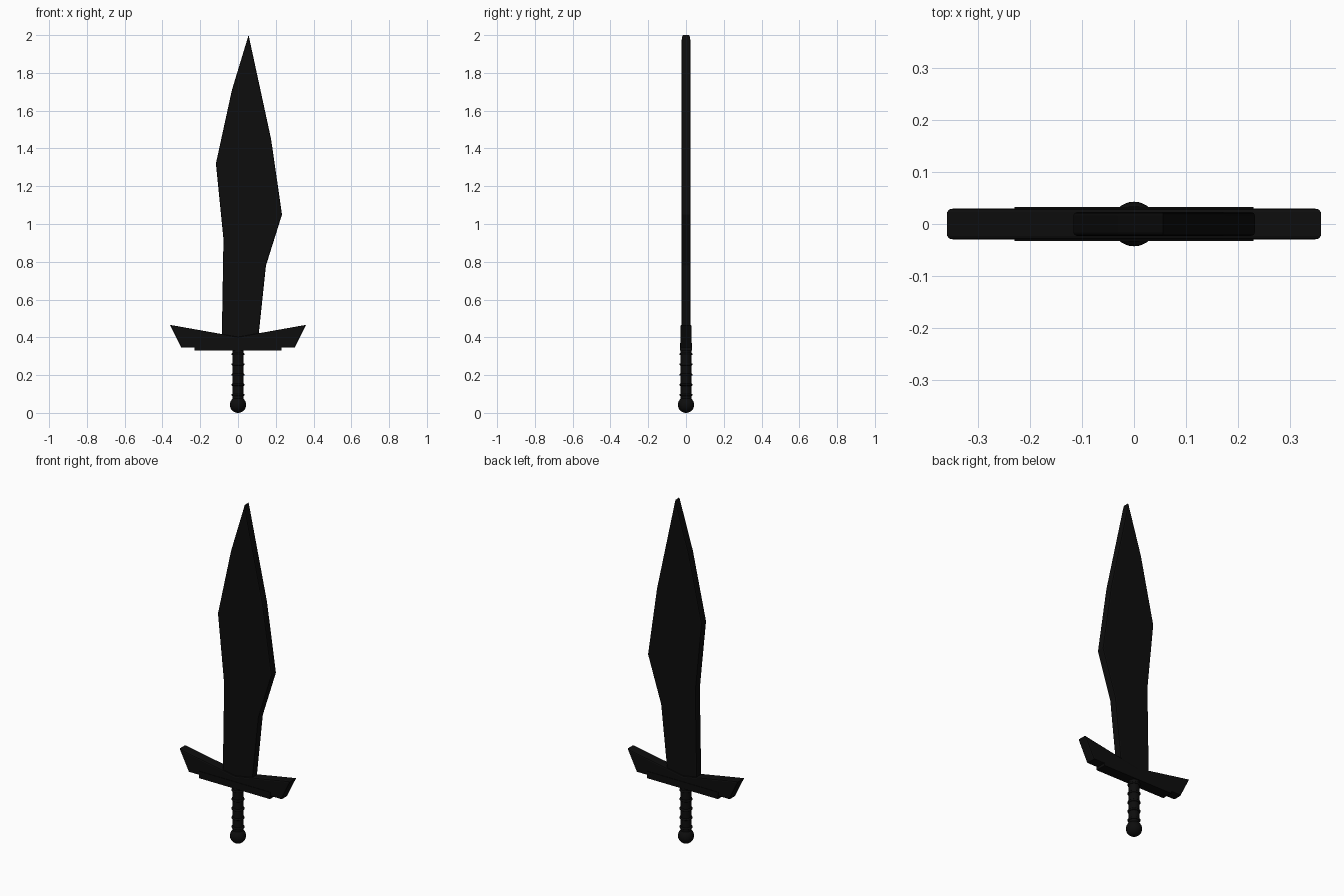
import bpy, bmesh, math

if "Cube" in bpy.data.objects:
    bpy.data.objects.remove(bpy.data.objects["Cube"])

mat = bpy.data.materials.new("black")
mat.diffuse_color = (0.004, 0.004, 0.004, 1)
mat.use_nodes = True
mat.node_tree.nodes["Principled BSDF"].inputs["Base Color"].default_value = mat.diffuse_color


def plate(name, outline, half, bevel, segments=2):
    """Extrude an x-z outline along y and round its front and back rims."""
    bm = bmesh.new()
    front = bm.faces.new([bm.verts.new((x, -half, z)) for x, z in outline])
    ext = bmesh.ops.extrude_face_region(bm, geom=[front], use_keep_orig=True)
    moved = [g for g in ext["geom"] if isinstance(g, bmesh.types.BMVert)]
    bmesh.ops.translate(bm, verts=moved, vec=(0, 2 * half, 0))
    bmesh.ops.recalc_face_normals(bm, faces=bm.faces)
    if bevel:
        rims = [e for e in bm.edges if abs(e.verts[0].co.y - e.verts[1].co.y) < 1e-5]
        bmesh.ops.bevel(bm, geom=rims, offset=bevel, segments=segments,
                        profile=0.5, affect='EDGES', clamp_overlap=True)
    me = bpy.data.meshes.new(name)
    bm.to_mesh(me)
    bm.free()
    ob = bpy.data.objects.new(name, me)
    bpy.context.collection.objects.link(ob)
    me.materials.append(mat)
    return ob


def finish(name):
    ob = bpy.context.object
    ob.name = name
    ob.data.materials.append(mat)
    bpy.ops.object.shade_smooth_by_angle(angle=math.radians(40))
    return ob


# Asymmetric leaf-shaped blade
plate("blade", [(-0.086, 0.38), (0.105, 0.38), (0.11, 0.42), (0.148, 0.78),
                (0.233, 1.05), (0.175, 1.45), (0.056, 2.0), (-0.032, 1.71),
                (-0.117, 1.32), (-0.077, 0.92)], 0.023, 0.007)

# Winged crossguard, mirrored outline
half = [(0.30, 0.345), (0.36, 0.466)]
plate("crossguard", half + [(0.0, 0.402)] + [(-x, z) for x, z in reversed(half)],
      0.030, 0.007)

# Guard base plate
plate("guard_base", [(-0.23, 0.33), (0.23, 0.33), (0.23, 0.37), (-0.23, 0.37)], 0.033, 0)

# Grip
bpy.ops.mesh.primitive_cylinder_add(vertices=32, radius=0.028, depth=0.28,
                                    location=(0, 0, 0.21))
finish("grip")

# Grip rings
for i in range(5):
    bpy.ops.mesh.primitive_torus_add(major_segments=32, minor_segments=10,
                                     major_radius=0.029, minor_radius=0.006,
                                     location=(0, 0, 0.095 + i * 0.054))
    finish(f"grip_ring_{i + 1}")

# Ball pommel
bpy.ops.mesh.primitive_uv_sphere_add(segments=32, ring_count=16, radius=0.043,
                                     location=(0, 0, 0.043))
finish("pommel")
